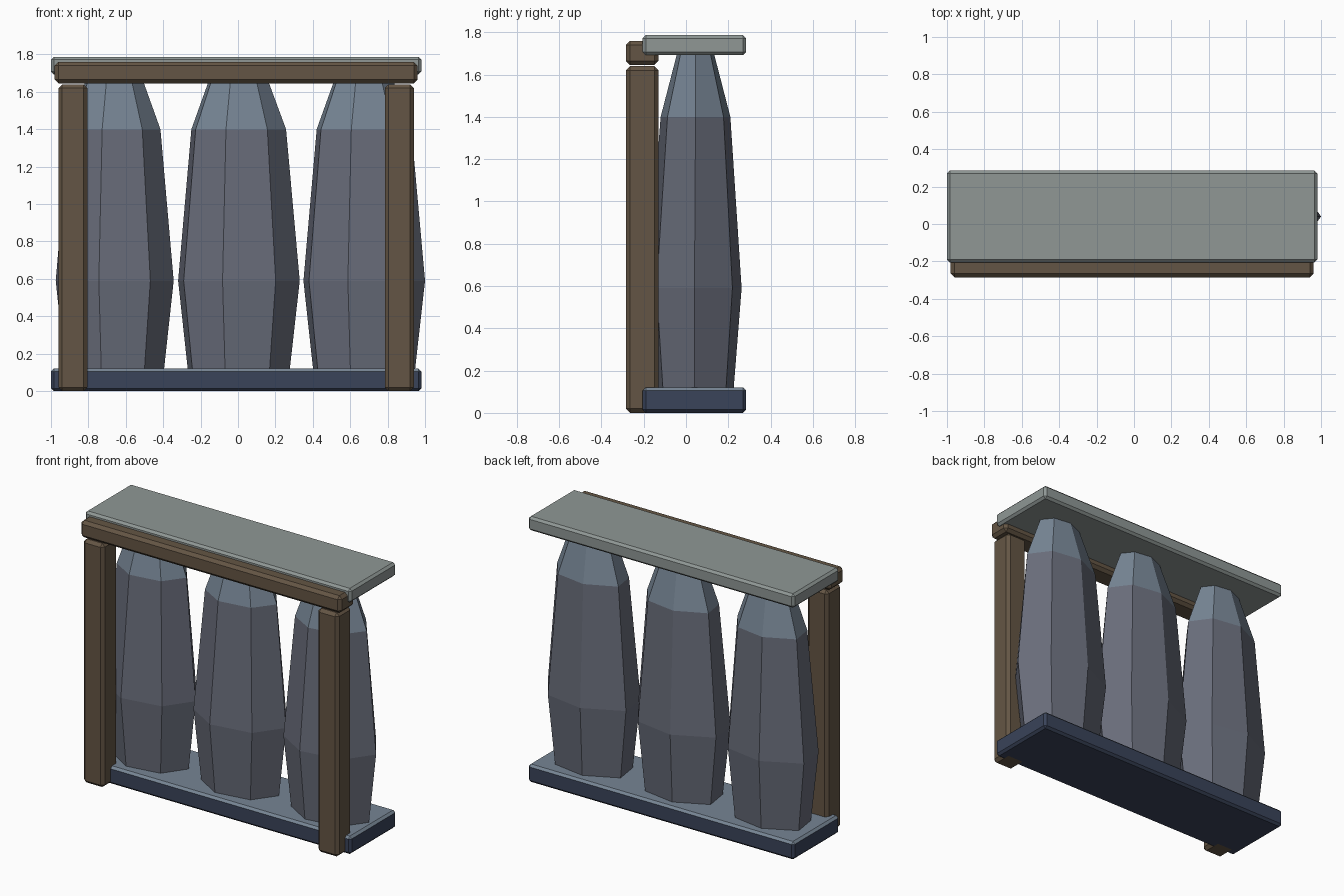
import bpy, bmesh

if "Cube" in bpy.data.objects:
    bpy.data.objects.remove(bpy.data.objects["Cube"])


def material(name, rgb):
    m = bpy.data.materials.new(name)
    m.diffuse_color = tuple((c / 255) ** 2.2 for c in rgb) + (1,)
    m.use_nodes = True
    m.node_tree.nodes["Principled BSDF"].inputs["Base Color"].default_value = m.diffuse_color
    return m


wood = material("wood", (100, 86, 70))
slab = material("pale_stone", (142, 150, 148))
dark = material("dark_stone", (60, 69, 90))
lit = material("worn_stone", (118, 132, 147))
rock = material("rock", (104, 108, 121))


def finish(name, bm, mats):
    bmesh.ops.recalc_face_normals(bm, faces=bm.faces)
    me = bpy.data.meshes.new(name)
    bm.to_mesh(me)
    bm.free()
    for m in mats:
        me.materials.append(m)
    ob = bpy.data.objects.new(name, me)
    bpy.context.collection.objects.link(ob)
    return ob


def block(name, x, y, z, bevel, mats):
    """Chamfered box; a second material goes on the upward faces."""
    bm = bmesh.new()
    bmesh.ops.create_cube(bm, size=1)
    for v in bm.verts:
        v.co = [(r[0] + r[1]) / 2 + c * (r[1] - r[0]) for c, r in zip(v.co, (x, y, z))]
    bmesh.ops.bevel(bm, geom=bm.edges[:], offset=bevel, segments=1, affect='EDGES')
    bm.normal_update()
    if len(mats) > 1:
        for f in bm.faces:
            f.material_index = int(f.normal.z > 0.5)
    return finish(name, bm, mats)


# Seven-sided outline and the (z, x radius, y radius, y centre) of each ring
OUTLINE = [(1, 0), (.62, .78), (-.2, .97), (-.97, .43), (-.88, -.43), (-.25, -.97), (.61, -.78)]
RINGS = [(.10, .275, .19, .04), (.59, .33, .23, .04), (1.40, .257, .17, .045), (1.70, .146, .09, .045)]


def standing_stone(name, cx, width):
    bm = bmesh.new()
    rings = [[bm.verts.new((cx + px * rx * width, cy + py * ry, z)) for px, py in OUTLINE]
             for z, rx, ry, cy in RINGS]
    n = len(OUTLINE)
    for level, (a, b) in enumerate(zip(rings, rings[1:])):
        for i in range(n):
            j = (i + 1) % n
            f = bm.faces.new((a[i], a[j], b[j], b[i]))
            f.material_index = int(level == 2)  # paler tip
    bm.faces.new(rings[0][::-1])
    bm.faces.new(rings[-1]).material_index = 1
    finish(name, bm, [rock, lit])


# Base and cap slabs
block("base_slab", (-1, .98), (-.205, .285), (0, .12), .015, [dark, lit])
block("cap_slab", (-1, .98), (-.205, .285), (1.693, 1.787), .015, [slab])

# Three stones between the slabs
standing_stone("left_stone", -.664, .97)
standing_stone("middle_stone", 0, 1)
standing_stone("right_stone", .67, 1)

# Timber frame on the front
for side, x in (("left", -.96), ("right", .785)):
    block(side + "_post", (x, x + .155), (-.285, -.13), (0, 1.64), .02, [wood])
block("lintel", (-.98, .96), (-.285, -.13), (1.645, 1.76), .02, [wood])
